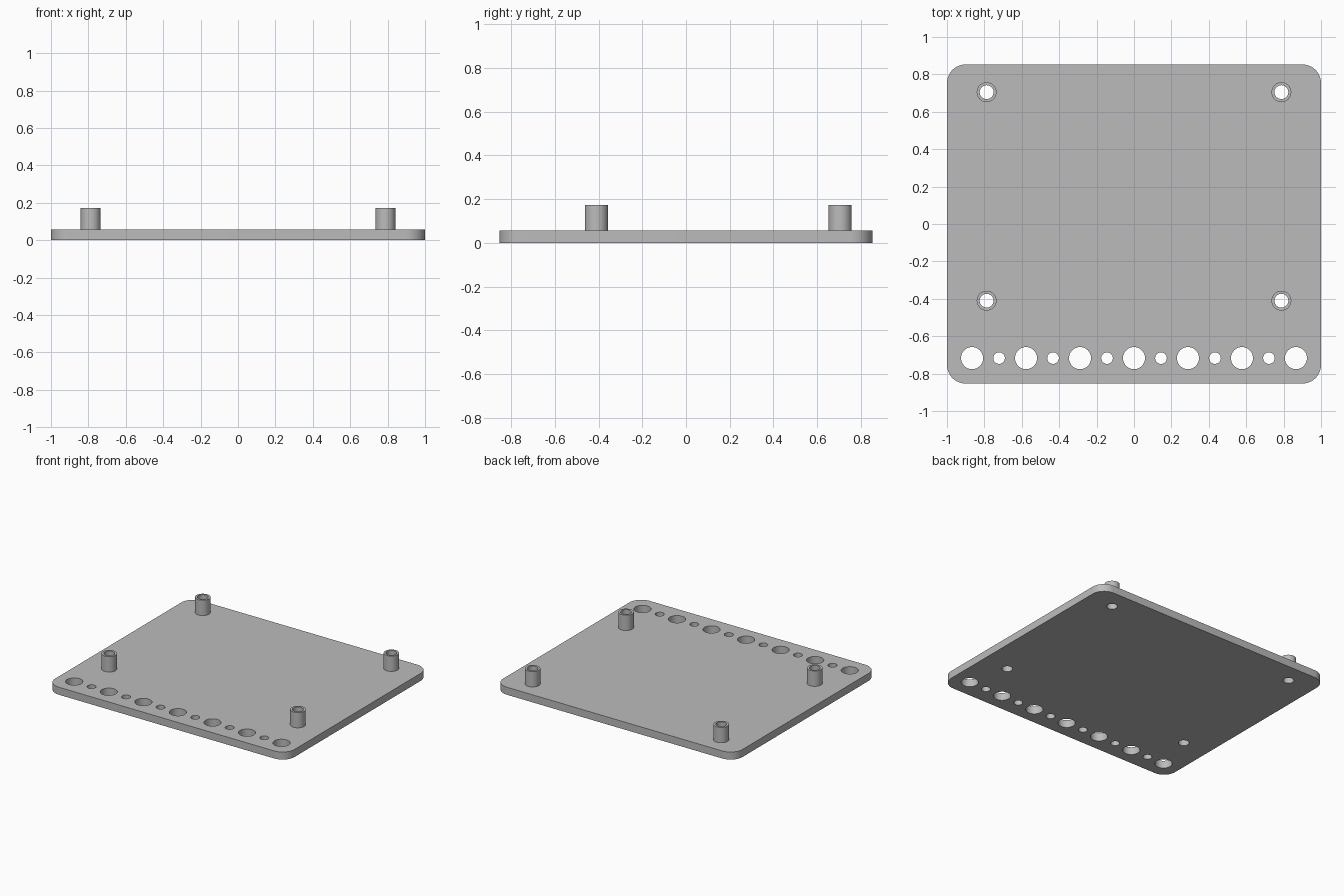
import bpy, bmesh, math

cube = bpy.data.objects.get("Cube")
if cube:
    bpy.data.objects.remove(cube, do_unlink=True)

W, D, T, TOP = 1.0, 0.853, 0.057, 0.173     # half width, half depth, plate and post tops
CORNER, POST_R, BORE_R = 0.1, 0.053, 0.037
POSTS = {"back_left": (0.788, 0.705), "back_right": (-0.788, 0.705),
         "front_left": (0.788, -0.41), "front_right": (-0.788, -0.41)}

grey = bpy.data.materials.new("plain_grey")
grey.use_nodes = True
colour = (0.5, 0.5, 0.5, 1)
grey.diffuse_color = colour
grey.node_tree.nodes["Principled BSDF"].inputs["Base Color"].default_value = colour


def arc(cx, cy, r, start, sweep, n):
    return [(cx + r * math.cos(start + sweep * i / n),
             cy + r * math.sin(start + sweep * i / n)) for i in range(n + 1)]


def circle(cx, cy, r, n=48):
    return arc(cx, cy, r, 0, math.tau, n)[:-1]


def extruded(name, loops, z0, z1):
    """Solid from closed outlines; inner outlines become through holes."""
    curve = bpy.data.curves.new(name, 'CURVE')
    curve.dimensions, curve.fill_mode = '2D', 'BOTH'
    curve.extrude = (z1 - z0) / 2
    for pts in loops:
        spline = curve.splines.new('POLY')
        spline.points.add(len(pts) - 1)
        for p, (x, y) in zip(spline.points, pts):
            p.co = (x, y, 0, 1)
        spline.use_cyclic_u = True
    obj = bpy.data.objects.new(name, curve)
    bpy.context.collection.objects.link(obj)
    bpy.ops.object.select_all(action='DESELECT')
    obj.select_set(True)
    bpy.context.view_layer.objects.active = obj
    bpy.ops.object.convert(target='MESH')
    obj = bpy.context.object
    # Weld caps to walls and place at the right height
    bm = bmesh.new()
    bm.from_mesh(obj.data)
    bmesh.ops.remove_doubles(bm, verts=bm.verts, dist=1e-5)
    bmesh.ops.translate(bm, verts=bm.verts, vec=(0, 0, (z0 + z1) / 2))
    bmesh.ops.recalc_face_normals(bm, faces=bm.faces)
    bm.to_mesh(obj.data)
    bm.free()
    obj.data.materials.clear()
    obj.data.materials.append(grey)
    bpy.ops.object.shade_smooth_by_angle(angle=math.radians(30))
    return obj


# Rounded base plate with its row of alternating holes and post bores
outline = []
for i, (sx, sy) in enumerate([(1, 1), (-1, 1), (-1, -1), (1, -1)]):
    outline += arc(sx * (W - CORNER), sy * (D - CORNER), CORNER,
                   i * math.pi / 2, math.pi / 2, 12)
holes = [circle(0.1443 * i, -0.717, 0.031 if i % 2 else 0.059) for i in range(-6, 7)]
bores = [circle(x, y, BORE_R) for x, y in POSTS.values()]
extruded("base_plate", [outline] + holes + bores, 0, T)

# Hollow standoff posts
for label, (x, y) in POSTS.items():
    extruded("post_" + label, [circle(x, y, POST_R), circle(x, y, BORE_R)], T, TOP)
